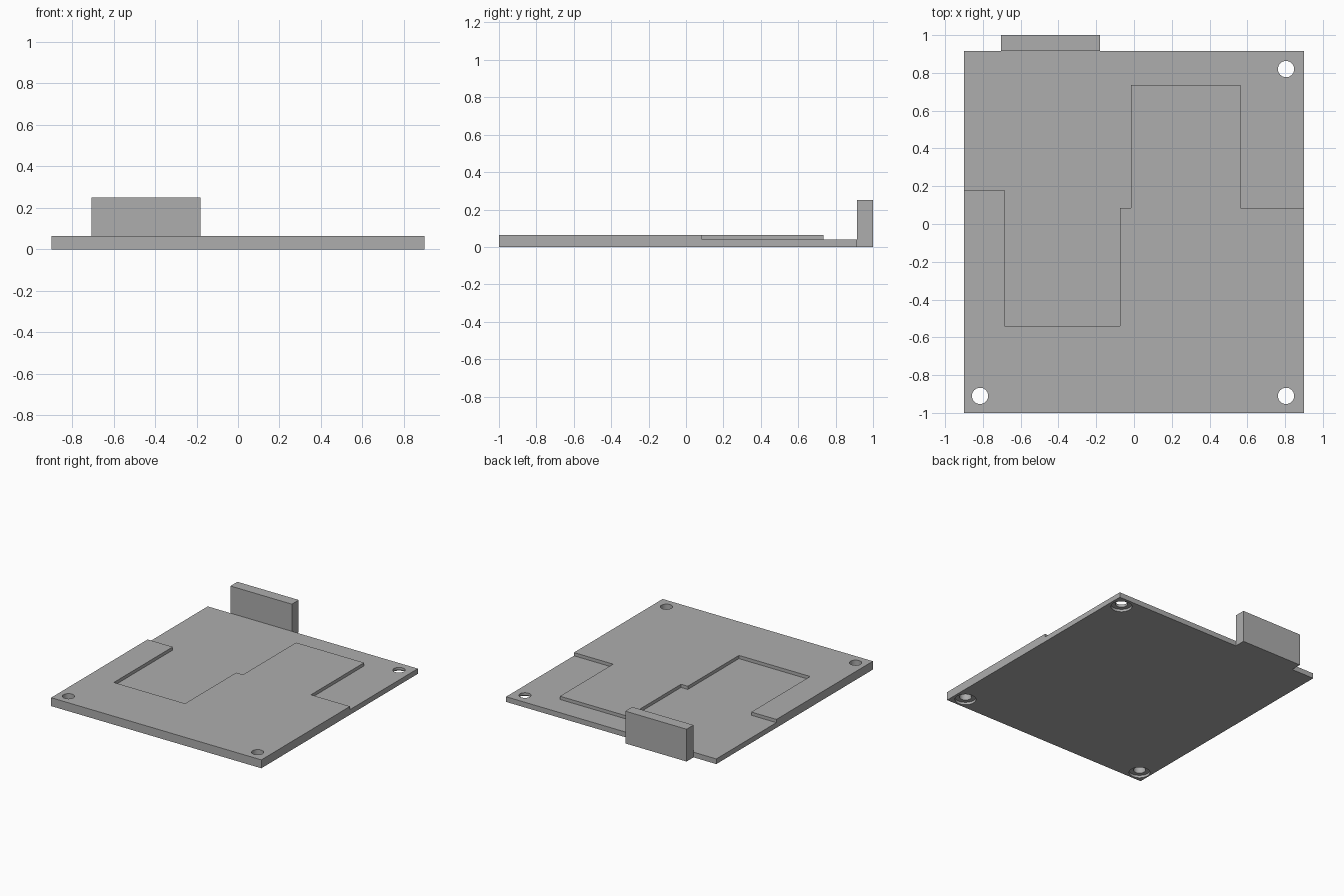
import bpy, bmesh, math

cube = bpy.data.objects.get("Cube")
if cube:
    bpy.data.objects.remove(cube, do_unlink=True)

gray = bpy.data.materials.new("plain gray")
gray.use_nodes = True
gray.diffuse_color = (0.42, 0.42, 0.42, 1)
gray.node_tree.nodes["Principled BSDF"].inputs["Base Color"].default_value = gray.diffuse_color


def prism(name, outline, z0, z1):
    """Extrude a flat outline from z0 up to z1."""
    bm = bmesh.new()
    face = bm.faces.new([bm.verts.new((x, y, z0)) for x, y in outline])
    ext = bmesh.ops.extrude_face_region(bm, geom=[face])["geom"]
    top = [v for v in ext if isinstance(v, bmesh.types.BMVert)]
    bmesh.ops.translate(bm, verts=top, vec=(0, 0, z1 - z0))
    bmesh.ops.recalc_face_normals(bm, faces=bm.faces)
    mesh = bpy.data.meshes.new(name)
    bm.to_mesh(mesh)
    bm.free()
    mesh.materials.append(gray)
    obj = bpy.data.objects.new(name, mesh)
    bpy.context.collection.objects.link(obj)
    return obj


def box(x0, x1, y0, y1):
    return [(x0, y0), (x1, y0), (x1, y1), (x0, y1)]


def circle(cx, cy, r, n=48):
    steps = [math.tau * i / n for i in range(n)]
    return [(cx + r * math.cos(a), cy + r * math.sin(a)) for a in steps]


def cut(target, cutter):
    """Subtract the cutter from the target, then discard the cutter."""
    cutter.hide_render = True
    mod = target.modifiers.new("cut", "BOOLEAN")
    mod.operation = "DIFFERENCE"
    mod.solver = "EXACT"
    mod.object = cutter
    bpy.context.view_layer.objects.active = target
    bpy.ops.object.modifier_apply(modifier=mod.name)
    bpy.data.objects.remove(cutter, do_unlink=True)


# Base plate at full thickness
BACK, TOP, STEP = 0.915, 0.065, 0.04
plate = prism("base_plate", box(-0.9, 0.9, -1, BACK), 0, TOP)

# Lower rear level with its stepped boundary
recess = [(-1, 0.18), (-0.685, 0.18), (-0.685, -0.54), (-0.075, -0.54),
          (-0.075, 0.085), (-0.017, 0.085), (-0.017, 0.735), (0.565, 0.735),
          (0.565, 0.085), (1, 0.085), (1, 1.1), (-1, 1.1)]
cut(plate, prism("recess_cutter", recess, STEP, 0.2))

# Screw holes, counterbored from below
for x, y in [(-0.815, -0.91), (0.805, -0.91), (0.805, 0.82)]:
    cut(plate, prism("hole_cutter", circle(x, y, 0.043), -0.1, 0.2))
    cut(plate, prism("counterbore_cutter", circle(x, y, 0.075), -0.1, 0.02))

# Upright tab on the back edge
tab = prism("upright_tab", box(-0.705, -0.18, BACK, 1), 0, 0.25)

# Round hole walls, crisp edges
bpy.ops.object.select_all(action="DESELECT")
plate.select_set(True)
bpy.context.view_layer.objects.active = plate
bpy.ops.object.shade_smooth_by_angle(angle=math.radians(30))
